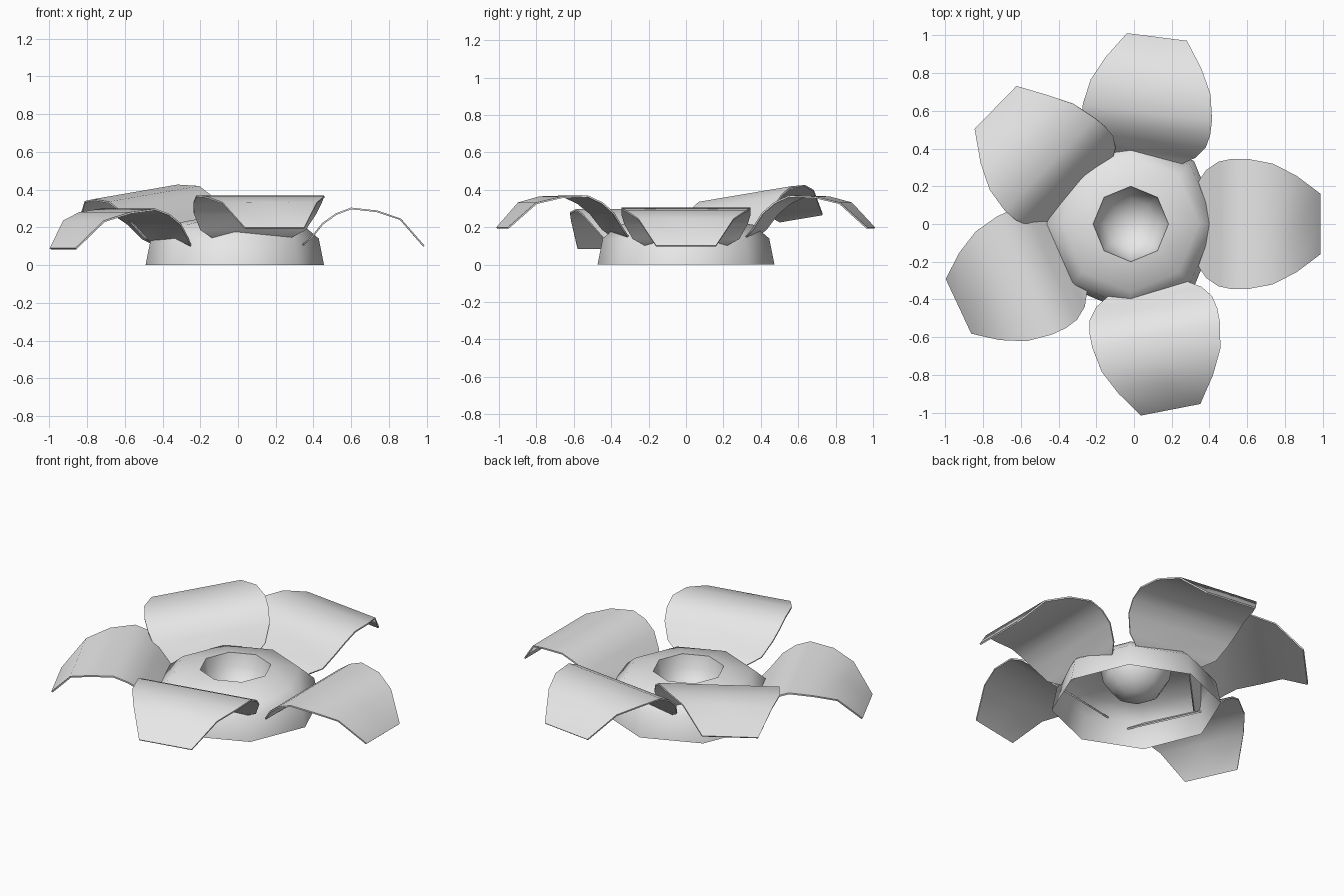
import bpy, bmesh, math
from mathutils import Matrix, Vector

cube = bpy.data.objects.get("Cube")
if cube:
    bpy.data.objects.remove(cube, do_unlink=True)

grey = bpy.data.materials.new("light_grey")
grey.use_nodes = True
grey.diffuse_color = (0.8, 0.8, 0.8, 1)
grey.node_tree.nodes["Principled BSDF"].inputs["Base Color"].default_value = (0.8, 0.8, 0.8, 1)


def finish(name, bm, angle):
    """Turn a bmesh into a smooth-shaded grey object."""
    mesh = bpy.data.meshes.new(name)
    bm.to_mesh(mesh)
    bm.free()
    mesh.materials.append(grey)
    obj = bpy.data.objects.new(name, mesh)
    bpy.context.collection.objects.link(obj)
    bpy.ops.object.select_all(action='DESELECT')
    obj.select_set(True)
    bpy.context.view_layer.objects.active = obj
    bpy.ops.object.shade_smooth_by_angle(angle=math.radians(angle))
    return obj


# Eight-sided flower centre, open below, with a hollow cup in its top
def make_centre(sides=8):
    profile = [(0.473, 0), (0.445, 0.14), (0.36, 0.213), (0.2, 0.243),
               (0.185, 0.165), (0.14, 0.1), (0.075, 0.06)]
    bm = bmesh.new()
    rings = []
    for r, z in profile:
        rings.append([bm.verts.new((r * math.cos(math.tau * i / sides) - 0.017,
                                    r * math.sin(math.tau * i / sides), z))
                      for i in range(sides)])
    for low, high in zip(rings, rings[1:]):
        for i in range(sides):
            j = (i + 1) % sides
            bm.faces.new((low[i], low[j], high[j], high[i]))
    tip = bm.verts.new((-0.017, 0, 0.045))
    for i in range(sides):
        bm.faces.new((rings[-1][i], rings[-1][(i + 1) % sides], tip))
    finish("flower_centre", bm, 60)


# Petal outline: distance from root, height, half width
PETAL = [(0, 0, 0.21), (0.05, 0.04, 0.285), (0.115, 0.12, 0.33), (0.185, 0.17, 0.345),
         (0.265, 0.2, 0.345), (0.4, 0.185, 0.32), (0.525, 0.143, 0.255), (0.65, 0, 0.16)]


# Thin arched petal, placed by its root, direction, upward tilt and roll
def make_petal(name, root, heading, tilt, roll):
    bm = bmesh.new()
    rows = [[bm.verts.new((s, side * w, h)) for side in (-1, 0, 1)] for s, h, w in PETAL]
    for a, b in zip(rows, rows[1:]):
        for k in range(2):
            bm.faces.new((a[k], b[k], b[k + 1], a[k + 1]))
    obj = finish(name, bm, 60)
    turn = Matrix.Rotation(math.radians(heading), 4, 'Z')
    lift = Matrix.Rotation(math.radians(-tilt), 4, 'Y')
    bank = Matrix.Rotation(math.radians(roll), 4, 'X')
    obj.data.transform(Matrix.Translation(Vector(root)) @ turn @ lift @ bank)
    solid = obj.modifiers.new("thickness", 'SOLIDIFY')
    solid.thickness = 0.009
    solid.offset = 0
    bpy.ops.object.select_all(action='DESELECT')
    obj.select_set(True)
    bpy.context.view_layer.objects.active = obj
    bpy.ops.object.modifier_apply(modifier=solid.name)
    bpy.ops.object.shade_smooth_by_angle(angle=math.radians(60))


make_centre()
make_petal("left_petal", (0.335, 0, 0.1), 0, 0, 0)
make_petal("back_petal", (0.04, 0.345, 0.145), 82.8, 4.5, 0)
make_petal("back_right_petal", (-0.264, 0.18, 0.13), 137, 10.5, -7)
make_petal("front_right_petal", (-0.338, -0.16, 0.1), 205, -1.2, 0)
make_petal("front_petal", (0.07, -0.345, 0.145), -79, 4.5, 0)
